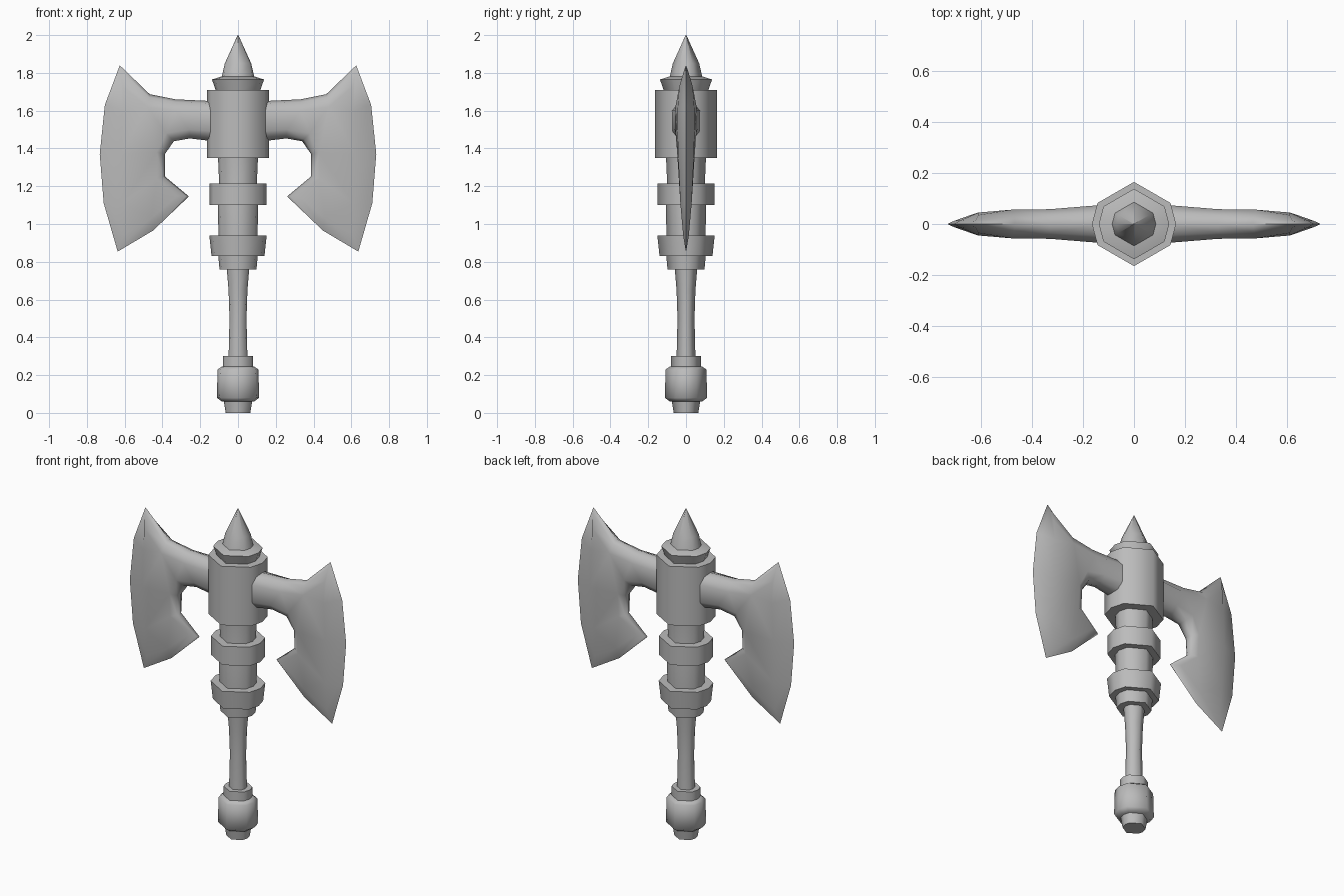
import bpy
import bmesh
from math import radians, cos, sin

cube = bpy.data.objects.get("Cube")
if cube:
    bpy.data.objects.remove(cube, do_unlink=True)

# One plain grey for the whole axe
GREY = (0.5, 0.5, 0.5, 1.0)
grey = bpy.data.materials.new("plain grey")
grey.use_nodes = True
grey.diffuse_color = GREY
shader = next(n for n in grey.node_tree.nodes if n.type == "BSDF_PRINCIPLED")
shader.inputs["Base Color"].default_value = GREY
shader.inputs["Roughness"].default_value = 0.6

# Hexagon with a corner at front and back, and bowed side faces
SIDE_ANGLES = [radians(a) for a in (0, 30, 90, 150, 180, 210, 270, 330)]


def finish(name, bm, angle):
    """Turn a bmesh into a smooth-shaded grey object."""
    bmesh.ops.recalc_face_normals(bm, faces=bm.faces)
    mesh = bpy.data.meshes.new(name)
    bm.to_mesh(mesh)
    bm.free()
    mesh.materials.append(grey)
    obj = bpy.data.objects.new(name, mesh)
    bpy.context.collection.objects.link(obj)
    bpy.ops.object.select_all(action="DESELECT")
    obj.select_set(True)
    bpy.context.view_layer.objects.active = obj
    bpy.ops.object.shade_smooth_by_angle(angle=radians(angle))
    return obj


def bridge(bm, lower, upper):
    """Join two closed loops of equal length with quads."""
    count = len(lower)
    for i in range(count):
        j = (i + 1) % count
        bm.faces.new((lower[i], lower[j], upper[j], upper[i]))


def turned_part(name, profile):
    """Stack hexagonal rings from (radius, height) pairs and cap the ends."""
    bm = bmesh.new()
    rings = []
    for radius, height in profile:
        rings.append([bm.verts.new((radius * cos(a), radius * sin(a), height))
                      for a in SIDE_ANGLES])
    for lower, upper in zip(rings, rings[1:]):
        bridge(bm, lower, upper)
    bm.faces.new(rings[0])
    bm.faces.new(rings[-1])
    return finish(name, bm, 65)


# Handle and head, from the bottom up
turned_part("pommel_tip", [(0.065, 0), (0.078, 0.08)])
turned_part("pommel", [(0.085, 0.06), (0.112, 0.08), (0.108, 0.23), (0.085, 0.245)])
turned_part("pommel_collar", [(0.08, 0.24), (0.08, 0.3)])
turned_part("grip", [(0.05, 0.29), (0.045, 0.5), (0.05, 0.65), (0.06, 0.77)])
turned_part("grip_collar", [(0.098, 0.76), (0.105, 0.84)])
turned_part("lower_ring", [(0.14, 0.83), (0.152, 0.94)])
turned_part("shaft", [(0.103, 0.93), (0.107, 1.1), (0.1, 1.22), (0.106, 1.36)])
turned_part("upper_ring", [(0.15, 1.1), (0.15, 1.215)])
turned_part("head_block", [(0.165, 1.35), (0.165, 1.71)])
turned_part("spike_base", [(0.115, 1.7), (0.138, 1.765), (0.09, 1.78)])
turned_part("spike", [(0.088, 1.77), (0.07, 1.85), (0.002, 2)])

# Blade outline: rim x, z, then ridge x, z, half thickness, then bulge
BLADE = {
    "root_top": (0.12, 1.65, 0.12, 1.6, 0.075, 0.6),
    "arm_top": (0.33, 1.66, 0.33, 1.6, 0.058, 0.6),
    "neck_top": (0.467, 1.687, 0.48, 1.62, 0.056, 0.6),
    "horn": (0.626, 1.84, 0.61, 1.73, 0.035, 0.3),
    "edge_high": (0.705, 1.63, 0.61, 1.6, 0.045, 0.3),
    "edge_mid": (0.732, 1.37, 0.62, 1.37, 0.042, 0.3),
    "edge_low": (0.711, 1.11, 0.61, 1.11, 0.03, 0.3),
    "heel": (0.637, 0.854, 0.61, 0.94, 0.015, 0.3),
    "beard_low": (0.45, 0.965, 0.46, 1.03, 0.022, 0.4),
    "beard_tip": (0.26, 1.146, 0.32, 1.15, 0.025, 0.4),
    "hook_low": (0.387, 1.252, 0.43, 1.24, 0.038, 0.5),
    "hook_mid": (0.387, 1.37, 0.43, 1.38, 0.047, 0.6),
    "hook_top": (0.34, 1.438, 0.38, 1.48, 0.055, 0.6),
    "arm_low": (0.255, 1.453, 0.26, 1.5, 0.06, 0.6),
    "root_low": (0.12, 1.437, 0.12, 1.49, 0.075, 0.6),
}

# Broad faces inside the ridge
BLADE_FACES = [
    ("root_top", "arm_top", "arm_low", "root_low"),
    ("arm_top", "neck_top", "hook_top", "arm_low"),
    ("neck_top", "horn", "edge_high"),
    ("neck_top", "edge_high", "edge_mid", "hook_mid"),
    ("neck_top", "hook_mid", "hook_top"),
    ("hook_mid", "edge_mid", "edge_low", "hook_low"),
    ("hook_low", "edge_low", "beard_low", "beard_tip"),
    ("edge_low", "heel", "beard_low"),
]


def blade(name, side):
    """Double-sided blade with a sharp rim, a bevel and a broad middle."""
    bm = bmesh.new()
    rim = [bm.verts.new((side * p[0], 0, p[1])) for p in BLADE.values()]
    for face_dir in (-1, 1):
        bevel, ridge = [], []
        for rx, rz, ix, iz, thick, bulge in BLADE.values():
            bx, bz = rx + (ix - rx) / 4, rz + (iz - rz) / 4
            bevel.append(bm.verts.new((side * bx, face_dir * thick * bulge, bz)))
            ridge.append(bm.verts.new((side * ix, face_dir * thick, iz)))
        bridge(bm, rim, bevel)
        bridge(bm, bevel, ridge)
        named = dict(zip(BLADE, ridge))
        for corners in BLADE_FACES:
            bm.faces.new([named[c] for c in corners])
    return finish(name, bm, 70)


blade("left_blade", 1)
blade("right_blade", -1)
